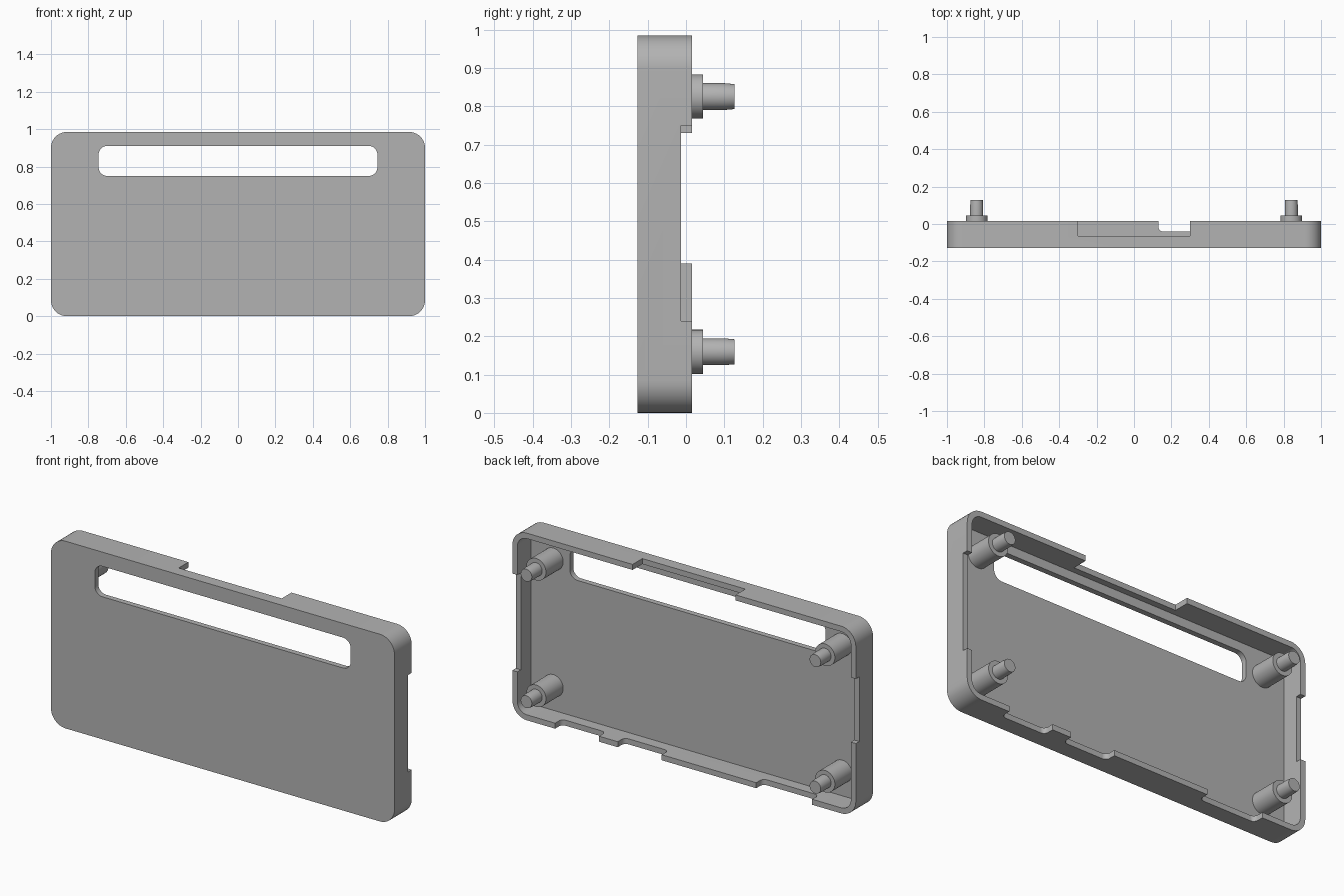
import bpy, bmesh
from math import sin, cos, pi, radians
from mathutils import Matrix, Vector

cube = bpy.data.objects.get("Cube")
if cube:
    bpy.data.objects.remove(cube, do_unlink=True)

GREY = (0.45, 0.45, 0.45, 1)
mat = bpy.data.materials.new("plain grey")
mat.use_nodes = True
mat.diffuse_color = GREY
mat.node_tree.nodes["Principled BSDF"].inputs["Base Color"].default_value = GREY

BACK, FRONT, HEIGHT, WALL = 0.016, -0.127, 0.985, 0.029
MID = HEIGHT / 2


def add_object(name, bm):
    bmesh.ops.recalc_face_normals(bm, faces=bm.faces)
    mesh = bpy.data.meshes.new(name)
    bm.to_mesh(mesh)
    bm.free()
    mesh.materials.append(mat)
    obj = bpy.data.objects.new(name, mesh)
    bpy.context.collection.objects.link(obj)
    return obj


def rounded_box(name, lo, hi, axis=1, radius=0.0, steps=10):
    """Box between two corners, with the edges along one axis rounded."""
    u, v = [i for i in range(3) if i != axis]
    bm = bmesh.new()
    ring = []
    for quarter in range(4):
        cu = hi[u] - radius if quarter in (0, 3) else lo[u] + radius
        cv = hi[v] - radius if quarter in (0, 1) else lo[v] + radius
        for k in range(steps + 1 if radius else 1):
            a = (quarter + k / steps) * pi / 2
            p = Vector()
            p[u], p[v], p[axis] = cu + radius * cos(a), cv + radius * sin(a), lo[axis]
            ring.append(bm.verts.new(p))
    face = bm.faces.new(ring)
    ext = bmesh.ops.extrude_face_region(bm, geom=[face])
    move = Vector()
    move[axis] = hi[axis] - lo[axis]
    bmesh.ops.translate(bm, vec=move, verts=[g for g in ext["geom"] if isinstance(g, bmesh.types.BMVert)])
    return add_object(name, bm)


def smooth(obj):
    bpy.ops.object.select_all(action='DESELECT')
    obj.select_set(True)
    bpy.context.view_layer.objects.active = obj
    bpy.ops.object.shade_smooth_by_angle(angle=radians(30))


# Shell: tray with its open side at the back
shell = rounded_box("shell", (-1, FRONT, 0), (1, BACK, HEIGHT), radius=0.085)
cutters = [
    rounded_box("cavity", (-1 + WALL, FRONT + WALL, WALL), (1 - WALL, 0.3, HEIGHT - WALL), radius=0.056),
    rounded_box("front_slot", (-0.745, -0.3, 0.75), (0.745, -0.05, 0.91), radius=0.045),
    rounded_box("top_notch", (-0.3, -0.065, HEIGHT - 0.04), (0.3, 0.2, 1.1)),
    rounded_box("left_notch", (0.95, -0.013, 0.24), (1.1, 0.2, 0.75)),
    rounded_box("right_notch", (-1.1, -0.013, 0.39), (-0.95, 0.2, 0.73)),
]
# Port openings in the bottom wall
for centre, half in ((0.623, 0.128), (0.258, 0.128), (-0.583, 0.163)):
    cutters.append(rounded_box("port_notch", (centre - half, -0.04, -0.1),
                               (centre + half, 0.2, 0.04), axis=2, radius=0.025))
bpy.context.view_layer.objects.active = shell
for cutter in cutters:
    cutter.hide_render = True
    mod = shell.modifiers.new(cutter.name, 'BOOLEAN')
    mod.operation, mod.solver, mod.object = 'DIFFERENCE', 'EXACT', cutter
    bpy.ops.object.modifier_apply(modifier=mod.name)
for cutter in cutters:
    bpy.data.objects.remove(cutter, do_unlink=True)
smooth(shell)

# Corner posts with stepped, slightly tapered pins
PROFILE = ((0.0575, FRONT + WALL - 0.005), (0.0575, 0.045), (0.035, 0.045), (0.035, 0.1), (0.0325, 0.127))
for side, x in (("right", -0.841), ("left", 0.841)):
    for level, z in (("lower", MID - 0.333), ("upper", MID + 0.333)):
        bm = bmesh.new()
        rings = [[bm.verts.new((x + r * cos(i * pi / 24), y, z + r * sin(i * pi / 24)))
                  for i in range(48)] for r, y in PROFILE]
        for a, b in zip(rings, rings[1:]):
            for i in range(48):
                j = (i + 1) % 48
                bm.faces.new((a[i], a[j], b[j], b[i]))
        bm.faces.new(rings[0])
        bm.faces.new(rings[-1])
        smooth(add_object(f"{level}_{side}_post", bm))
